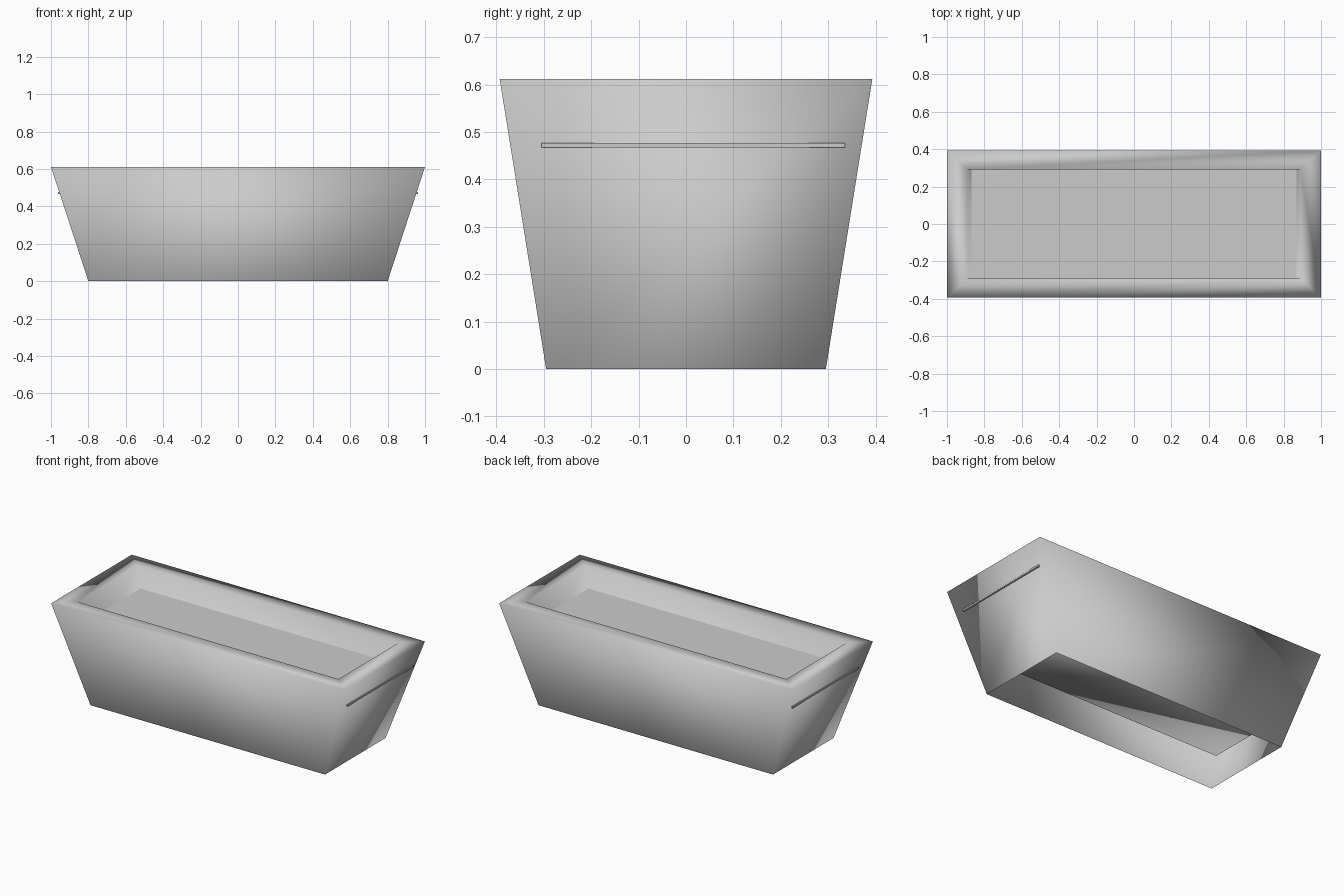
import bpy
import bmesh

cube = bpy.data.objects.get("Cube")
if cube:
    bpy.data.objects.remove(cube, do_unlink=True)


def make_material(name, color):
    mat = bpy.data.materials.new(name)
    mat.use_nodes = True
    mat.diffuse_color = color
    mat.node_tree.nodes["Principled BSDF"].inputs["Base Color"].default_value = color
    return mat


def add_object(name, bm, mat, smooth):
    for face in bm.faces:
        face.smooth = smooth
    mesh = bpy.data.meshes.new(name)
    bm.to_mesh(mesh)
    bm.free()
    mesh.materials.append(mat)
    obj = bpy.data.objects.new(name, mesh)
    bpy.context.collection.objects.link(obj)
    return obj


def ring(bm, hx, hy, z):
    """Rectangle of four vertices with half sizes hx, hy."""
    corners = ((-1, -1), (1, -1), (1, 1), (-1, 1))
    return [bm.verts.new((sx * hx, sy * hy, z)) for sx, sy in corners]


grey = make_material("light grey", (0.6, 0.6, 0.6, 1))

# Planter shell: flared outer walls, flat rim, inner trough with a raised floor
bm = bmesh.new()
sections = [(0.80, 0.295, 0), (1.0, 0.393, 0.612), (0.89, 0.292, 0.612), (0.83, 0.292, 0.215)]
rings = [ring(bm, *s) for s in sections]
for lower, upper in zip(rings, rings[1:]):
    for i in range(4):
        j = (i + 1) % 4
        bm.faces.new((lower[i], lower[j], upper[j], upper[i]))
bm.faces.new(rings[-1])
add_object("planter_box", bm, grey, True)

# Soil plate: its short edges show slightly through the end walls
bm = bmesh.new()
bmesh.ops.create_cube(bm, size=1)
bmesh.ops.scale(bm, vec=(1.924, 0.64, 0.01), verts=bm.verts)
bmesh.ops.translate(bm, vec=(0, 0.015, 0.472), verts=bm.verts)
add_object("soil_plate", bm, grey, False)
